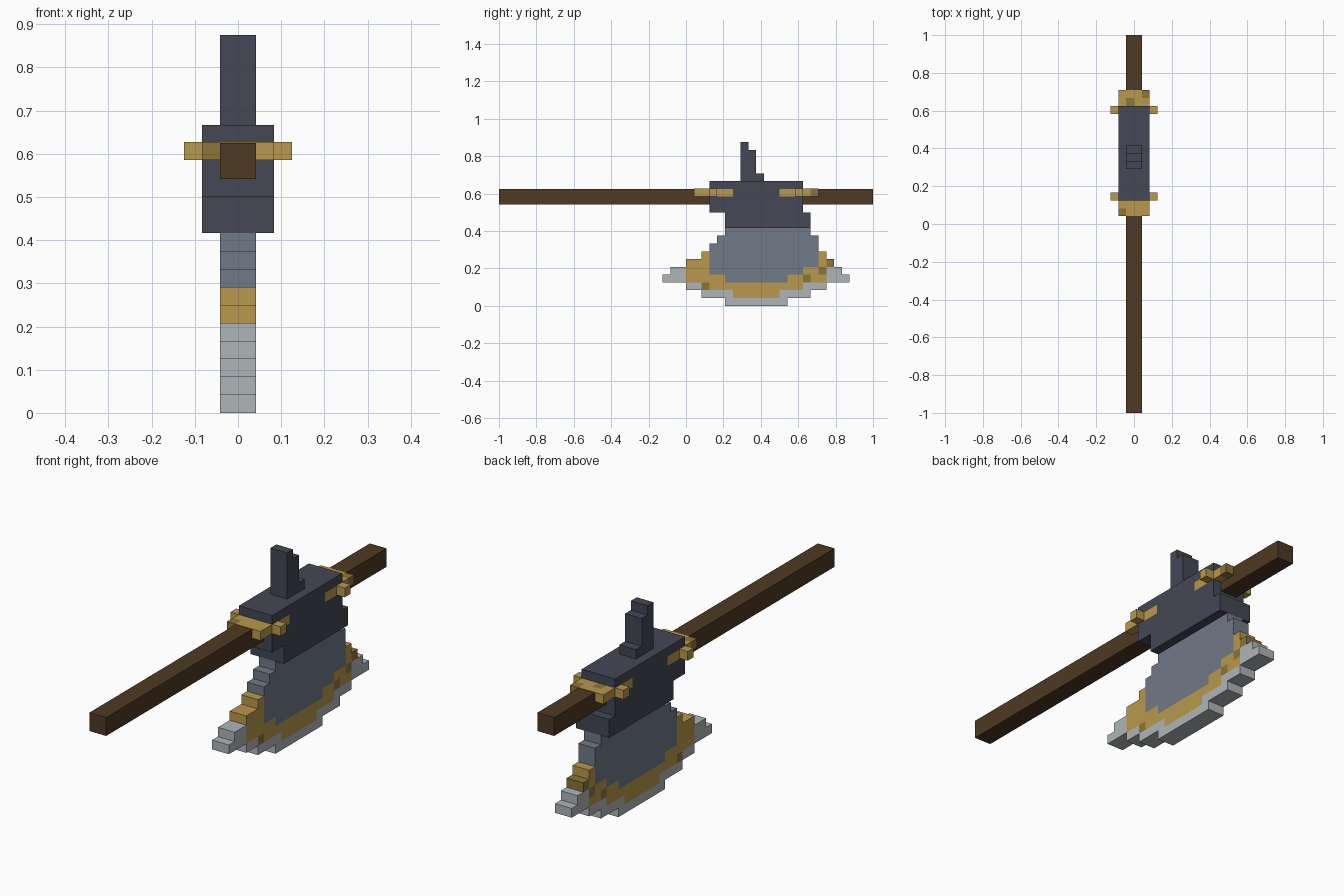
import bpy
import bmesh
from mathutils import Vector

old = bpy.data.objects.get("Cube")
if old:
    bpy.data.objects.remove(old, do_unlink=True)

U = 1 / 24  # block size


def material(name, rgb):
    m = bpy.data.materials.new(name)
    m.use_nodes = True
    col = (*rgb, 1)
    m.diffuse_color = col
    m.node_tree.nodes["Principled BSDF"].inputs["Base Color"].default_value = col
    return m


PALETTE = {
    "wood": material("dark brown wood", (0.076, 0.041, 0.016)),
    "iron": material("dark iron", (0.058, 0.063, 0.09)),
    "steel": material("slate steel", (0.163, 0.195, 0.242)),
    "gold": material("gold", (0.479, 0.314, 0.073)),
    "shade": material("dark gold", (0.27, 0.175, 0.04)),
    "edge": material("pale edge", (0.43, 0.46, 0.48)),
}
SIDES = [Vector(d) for d in
         ((1, 0, 0), (-1, 0, 0), (0, 1, 0), (0, -1, 0), (0, 0, 1), (0, 0, -1))]


def block_mesh(name, cells, lift=0.0):
    """Skin of a set of unit blocks {(x, y, z): colour}."""
    used = sorted(set(cells.values()))
    bm = bmesh.new()
    for cell, colour in cells.items():
        centre = Vector(cell) + Vector((0.5, 0.5, 0.5))
        for d in SIDES:
            if tuple(int(a + b) for a, b in zip(cell, d)) in cells:
                continue
            a = Vector((d.y, d.z, d.x))
            b = d.cross(a)
            ring = [(-a - b), (a - b), (a + b), (-a + b)]
            verts = [bm.verts.new((centre + (d + r) / 2) * U) for r in ring]
            bm.faces.new(verts).material_index = used.index(colour)
    bmesh.ops.remove_doubles(bm, verts=bm.verts, dist=U / 100)
    bmesh.ops.recalc_face_normals(bm, faces=bm.faces)
    mesh = bpy.data.meshes.new(name)
    bm.to_mesh(mesh)
    bm.free()
    for colour in used:
        mesh.materials.append(PALETTE[colour])
    obj = bpy.data.objects.new(name, mesh)
    obj.location.z = lift
    bpy.context.collection.objects.link(obj)
    return obj


def fill(cells, xs, ys, zs, colour):
    for x in range(*xs):
        for y in range(*ys):
            for z in range(*zs):
                cells[x, y, z] = colour


# Long square shaft
bpy.ops.mesh.primitive_cube_add(size=1, location=(0, 0, 14 * U))
shaft = bpy.context.object
shaft.name = "shaft"
shaft.scale = (2 * U, 2, 2 * U)
shaft.data.materials.append(PALETTE["wood"])

# Blade: each row is (start, end) for pale edge, gold band and steel core
blade_rows = [
    [(5, 13)],
    [(2, 16), (6, 12)],
    [(0, 18), (2, 15)],
    [(-3, 21), (0, 18), (5, 13)],
    [(-2, 20), (0, 18), (3, 15)],
    [(0, 0), (0, 19), (3, 17)],
    [(0, 0), (2, 18), (3, 17)],
    [(0, 0), (0, 0), (3, 17)],
    [(0, 0), (0, 0), (4, 17)],
    [(0, 0), (0, 0), (5, 16)],
]
blade = {}
for z, spans in enumerate(blade_rows):
    for span, colour in zip(spans, ("edge", "gold", "steel")):
        fill(blade, (-1, 1), span, (z, z + 1), colour)
for y, z in ((2, 2), (15, 3), (17, 4), (18, 5)):  # worn spots
    fill(blade, (-1, 1), (y, y + 1), (z, z + 1), "shade")
block_mesh("blade", blade)

# Socket head, with the strap ends inlaid in its sides
head = {}
fill(head, (-2, 2), (5, 16), (10, 12), "iron")
fill(head, (-2, 2), (3, 15), (12, 16), "iron")
for span in ((4, 6), (12, 14)):
    fill(head, (-2, 2), span, (14, 15), "gold")
block_mesh("head", head)

# Stepped fin on top
fin = {}
for y, top in ((7, 21), (8, 20), (9, 17)):
    fill(fin, (-1, 1), (y, y + 1), (16, top), "iron")
block_mesh("top_fin", fin)

# Binding straps with side knobs at both ends of the head
for name, plate, knob, spots in (
        ("front_strap", (1, 3), 3, ((-2, 1),)),
        ("back_strap", (15, 17), 14, ((1, 16), (-1, 15)))):
    strap = {}
    fill(strap, (-2, 2), plate, (14, 15), "gold")
    for x in (-3, 2):
        fill(strap, (x, x + 1), (knob, knob + 1), (14, 15), "gold")
    for x, y in spots:
        strap[x, y, 14] = "shade"
    block_mesh(name, strap, lift=0.002)
